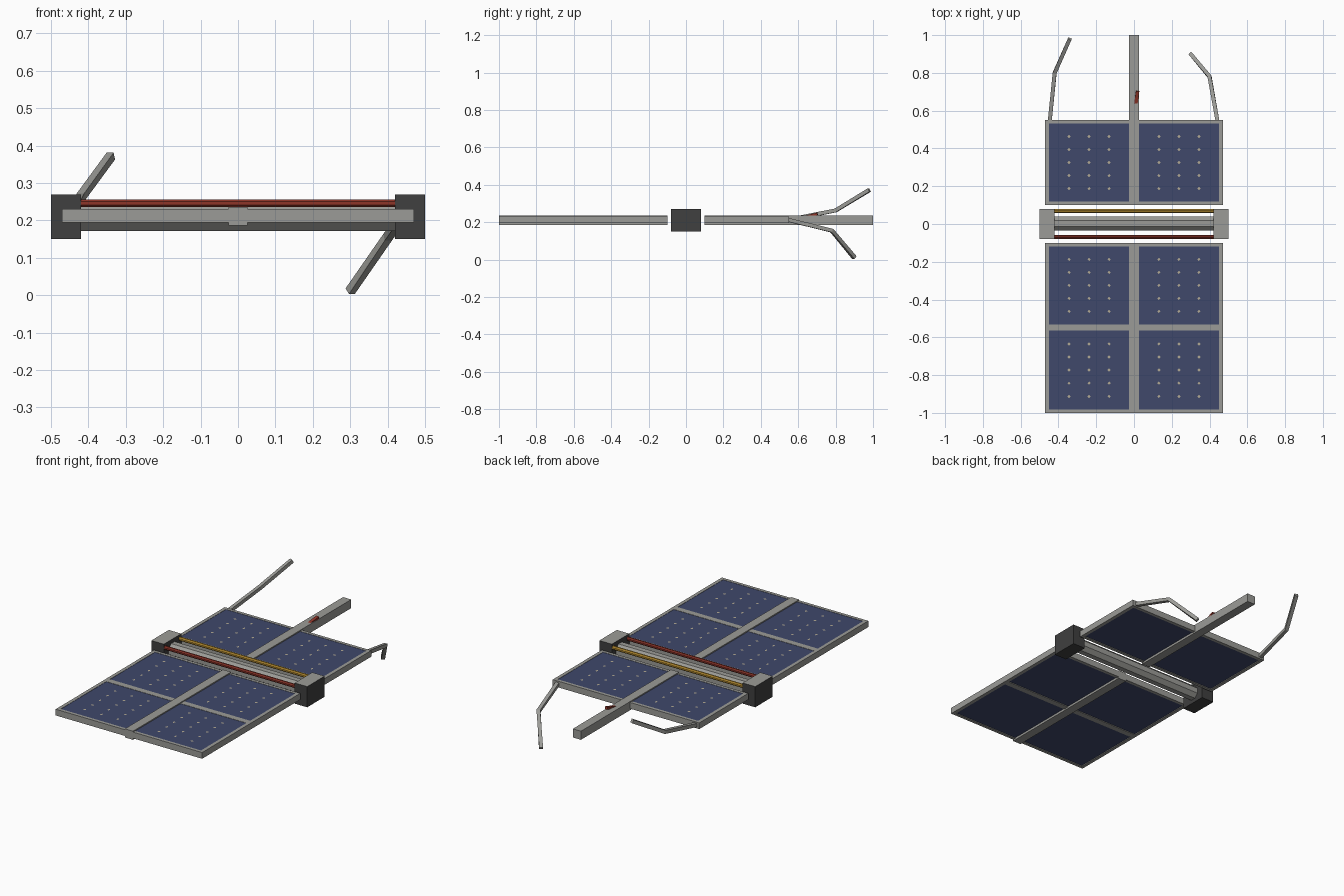
import bpy, bmesh, math
from mathutils import Vector, Matrix

if "Cube" in bpy.data.objects:
    bpy.data.objects.remove(bpy.data.objects["Cube"])


def mat(name, rgb):
    m = bpy.data.materials.new(name)
    m.diffuse_color = (*rgb, 1)
    m.use_nodes = True
    m.node_tree.nodes["Principled BSDF"].inputs["Base Color"].default_value = m.diffuse_color
    return m


GREY = mat("frame grey", (0.33, 0.33, 0.31))
DARK = mat("dark housing", (0.05, 0.05, 0.05))
BLUE = mat("cell blue", (0.05, 0.065, 0.145))
RED = mat("rod red", (0.27, 0.035, 0.022))
GOLD = mat("rod yellow", (0.48, 0.27, 0.03))
TAN = mat("cell gap tan", (0.45, 0.40, 0.30))


def finish(name, bm, *mats):
    bmesh.ops.recalc_face_normals(bm, faces=bm.faces)
    me = bpy.data.meshes.new(name)
    bm.to_mesh(me)
    bm.free()
    for m in mats:
        me.materials.append(m)
    ob = bpy.data.objects.new(name, me)
    bpy.context.collection.objects.link(ob)
    return ob


def add_box(bm, lo, hi):
    lo, hi = Vector(lo), Vector(hi)
    m = Matrix.Translation((lo + hi) / 2) @ Matrix.Diagonal((*(hi - lo), 1))
    bmesh.ops.create_cube(bm, size=1, matrix=m)


def bar_along_x(name, y, z, r, sides, m, half=0.42):
    bm = bmesh.new()
    bmesh.ops.create_cone(bm, cap_ends=True, segments=sides, radius1=r, radius2=r, depth=2 * half)
    rot = Matrix.Rotation(math.pi / 2, 4, 'Y') @ Matrix.Rotation(math.pi / sides, 4, 'Z')
    bmesh.ops.transform(bm, matrix=Matrix.Translation((0, y, z)) @ rot, verts=bm.verts)
    return finish(name, bm, m)


# panel frames: outer rails, cross rails
Z0, Z1 = 0.195, 0.231


def frame(name, y0, y1, cross=()):
    bm = bmesh.new()
    for s in (-1, 1):
        xs = sorted((s * 0.45, s * 0.47))
        add_box(bm, (xs[0], y0, Z0), (xs[1], y1, Z1))
    for a, b in [(y0, y0 + 0.018), (y1 - 0.018, y1), *cross]:
        add_box(bm, (-0.45, a, Z0), (0.45, b, Z1))
    finish(name, bm, GREY)


frame("front_frame", -1.0, -0.1, [(-0.565, -0.531)])
frame("back_frame", 0.1, 0.55)

# spine beams
for name, y0, y1 in (("front_spine", -1.0, -0.1), ("back_spine", 0.1, 1.0)):
    bm = bmesh.new()
    add_box(bm, (-0.026, y0, 0.186), (0.026, y1, 0.236))
    finish(name, bm, GREY)

# solar panels with small diamond gaps where the cell corners meet
bays = [("rear", 0.118, 0.532), ("middle", -0.531, -0.118), ("front", -0.982, -0.565)]
for bay, y0, y1 in bays:
    for side, x0, x1 in (("left", -0.45, -0.026), ("right", 0.026, 0.45)):
        bm = bmesh.new()
        add_box(bm, (x0, y0, 0.199), (x1, y1, 0.2295))
        finish(f"{bay}_{side}_panel", bm, BLUE)
        bm = bmesh.new()
        for i in range(1, 4):
            for j in range(1, 6):
                c = Vector((x0 + (x1 - x0) * i / 4, y0 + (y1 - y0) * j / 6, 0.23))
                bmesh.ops.create_circle(bm, cap_ends=True, segments=4, radius=0.009,
                                        matrix=Matrix.Translation(c))
        finish(f"{bay}_{side}_cell_gaps", bm, TAN)

# hub: end housings with grey lids, central octagonal beam, coloured rods
for side, s in (("left", -1), ("right", 1)):
    xs = sorted((s * 0.42, s * 0.5))
    bm = bmesh.new()
    add_box(bm, (xs[0], -0.08, 0.15), (xs[1], 0.08, 0.27))
    bm.normal_update()
    for f in bm.faces:
        f.material_index = 1 if f.normal.z > 0.5 else 0
    finish(f"{side}_housing", bm, DARK, GREY)
bar_along_x("hub_beam", 0.003, 0.21, 0.041, 8, GREY)
bar_along_x("red_rod", -0.068, 0.246, 0.011, 8, RED)
bar_along_x("yellow_rod", 0.068, 0.246, 0.011, 8, GOLD)


# bent, broken rails
def arm(name, pts, r=0.0145):
    pts = [Vector(p) for p in pts]
    bm = bmesh.new()
    rings = []
    for i, p in enumerate(pts):
        d = (pts[min(i + 1, len(pts) - 1)] - pts[max(i - 1, 0)]).normalized()
        u = d.cross(Vector((0, 0, 1))).normalized()
        v = u.cross(d)
        rings.append([bm.verts.new(p + r * (math.cos(a) * u + math.sin(a) * v))
                      for a in (math.pi / 4 + k * math.pi / 2 for k in range(4))])
    for a, b in zip(rings, rings[1:]):
        for k in range(4):
            bm.faces.new((a[k], a[(k + 1) % 4], b[(k + 1) % 4], b[k]))
    bm.faces.new(rings[0])
    bm.faces.new(rings[-1])
    finish(name, bm, GREY)


arm("left_bent_rail", [(-0.446, 0.545, 0.213), (-0.42, 0.80, 0.263), (-0.34, 0.98, 0.372)])
arm("right_bent_rail", [(0.442, 0.545, 0.213), (0.40, 0.78, 0.155), (0.30, 0.9, 0.011)])

# loose red fragment lodged on the spine
bm = bmesh.new()
bmesh.ops.create_cube(bm, size=1, matrix=Matrix.Translation((0.014, 0.667, 0.236))
                      @ Matrix.Rotation(math.radians(14), 4, 'X')
                      @ Matrix.Rotation(math.radians(-8), 4, 'Z')
                      @ Matrix.Diagonal((0.018, 0.075, 0.014, 1)))
finish("red_fragment", bm, RED)
